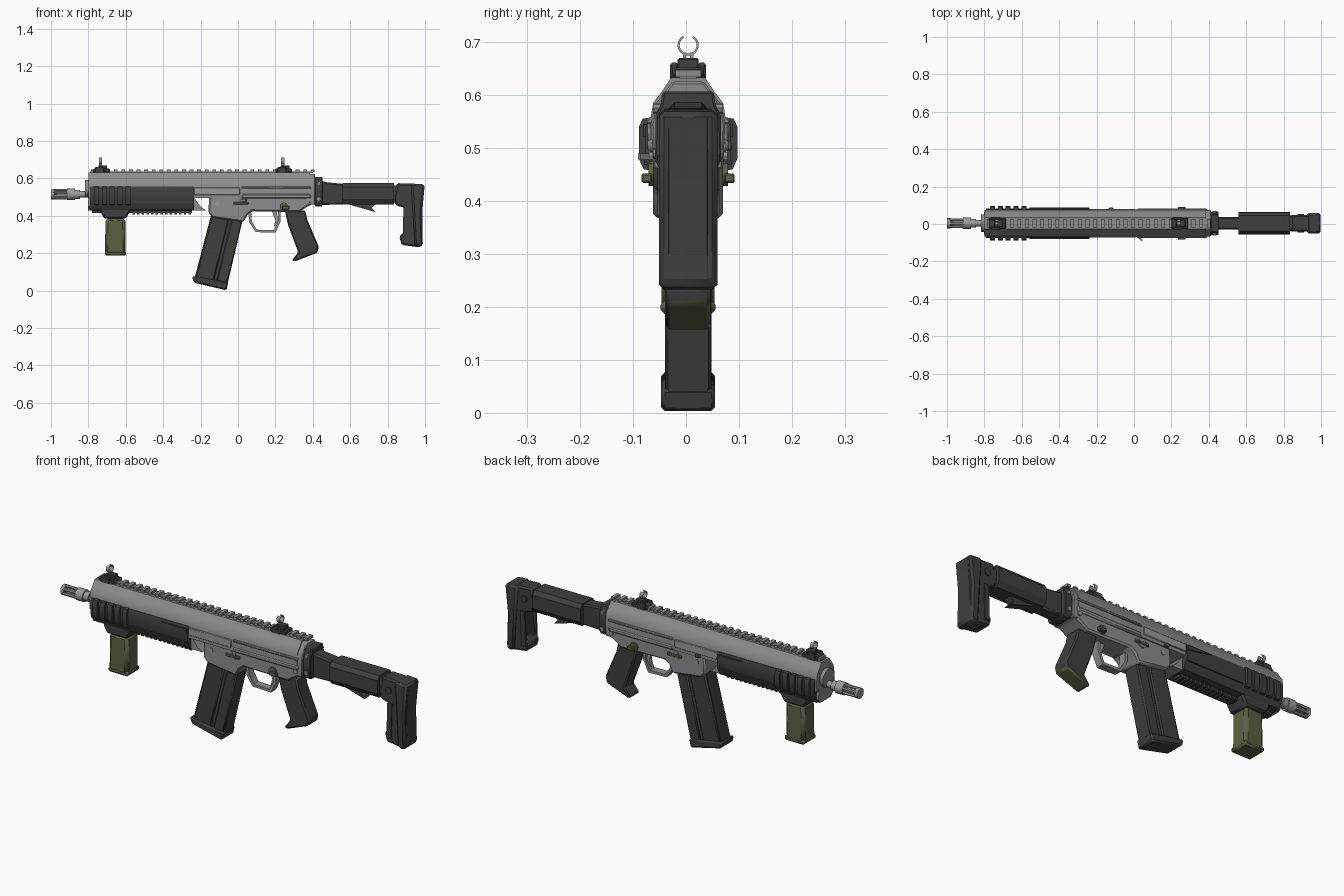
import bpy, bmesh, math
from mathutils import Vector

if "Cube" in bpy.data.objects:
    bpy.data.objects.remove(bpy.data.objects["Cube"])

MID = 0.004  # centre plane of the body


def material(name, *rgb):
    m = bpy.data.materials.new(name)
    m.use_nodes = True
    col = (*rgb, 1)
    m.diffuse_color = col
    bsdf = m.node_tree.nodes["Principled BSDF"]
    bsdf.inputs["Base Color"].default_value = col
    bsdf.inputs["Roughness"].default_value = 0.6
    return m


GREY = material("receiver grey", .27, .27, .27)
DARK = material("dark polymer", .05, .05, .05)
OLIVE = material("olive", .105, .12, .055)
STEEL = material("light steel", .33, .33, .33)


def prism(name, pts, a, b, mat, axis="y", bevel=0.0, scale_end=1.0):
    """Extrude a flat outline from a to b; axis y takes (x, z), x takes (y, z), z takes (x, y)."""
    place = {"y": lambda p, t: (p[0], t, p[1]),
             "x": lambda p, t: (t, p[0], p[1]),
             "z": lambda p, t: (p[0], p[1], t)}[axis]
    cx = sum(p[0] for p in pts) / len(pts)
    cy = sum(p[1] for p in pts) / len(pts)
    end = [(cx + (p[0] - cx) * scale_end, cy + (p[1] - cy) * scale_end) for p in pts]
    bm = bmesh.new()
    lo = [bm.verts.new(place(p, a)) for p in pts]
    hi = [bm.verts.new(place(p, b)) for p in end]
    bm.faces.new(lo)
    bm.faces.new(hi)
    for i in range(len(pts)):
        j = (i + 1) % len(pts)
        bm.faces.new((lo[i], lo[j], hi[j], hi[i]))
    bmesh.ops.recalc_face_normals(bm, faces=bm.faces)
    me = bpy.data.meshes.new(name)
    bm.to_mesh(me)
    bm.free()
    me.materials.append(mat)
    me.shade_smooth()
    me.set_sharp_from_angle(angle=math.radians(32))
    ob = bpy.data.objects.new(name, me)
    ob.location.y = MID
    bpy.context.collection.objects.link(ob)
    if bevel:
        mod = ob.modifiers.new("soft edges", "BEVEL")
        mod.width, mod.segments, mod.limit_method = bevel, 1, "ANGLE"
        mod.angle_limit = math.radians(35)
    return ob


def box(name, x0, x1, y0, y1, z0, z1, mat, bevel=0.0):
    return prism(name, [(x0, z0), (x1, z0), (x1, z1), (x0, z1)], y0, y1, mat, bevel=bevel)


def disc(name, u, v, r, a, b, mat, axis="x", n=16, taper=1.0):
    pts = [(u + r * math.cos(math.tau * i / n), v + r * math.sin(math.tau * i / n)) for i in range(n)]
    return prism(name, pts, a, b, mat, axis, scale_end=taper)


def section(name, half, a, b, mat, bevel=0.0):
    """Symmetric cross-section, given as its +y half, extruded along x."""
    return prism(name, half + [(-y, z) for y, z in reversed(half)], a, b, mat, "x", bevel)


# Barrel and slotted muzzle
BZ = .515
disc("barrel", 0, BZ, .017, -.97, -.70, STEEL)
disc("muzzle_core", 0, BZ, .017, -.985, -.88, DARK)
disc("muzzle_front_ring", 0, BZ, .027, -1.0, -.982, STEEL)
disc("muzzle_rear_ring", 0, BZ, .031, -.915, -.872, STEEL)
disc("muzzle_collar", 0, BZ, .024, -.872, -.845, STEEL)
for i in range(6):
    a = math.tau * i / 6 + .5
    disc("muzzle_prong", .022 * math.cos(a), BZ + .022 * math.sin(a), .007, -.99, -.91, STEEL, n=6)
disc("gas_block", 0, .545, .048, -.818, -.79, GREY, n=12)

# Upper receiver, flat top
section("upper_receiver", [(.032, .633), (.05, .606), (.066, .585), (.072, .55), (.072, .495)],
        -.80, .385, GREY)
section("receiver_rear", [(.03, .625), (.048, .60), (.064, .58), (.07, .545), (.066, .46)],
        .38, .412, GREY, .004)
section("barrel_shroud", [(.05, .56), (.06, .45), (.04, .43)], -.802, -.76, GREY)

# Toothed top rail
box("top_rail", -.79, .40, -.016, .016, .63, .638, GREY)
for i in range(30):
    x = -.785 + i * .0405
    box("rail_tooth", x, x + .02, -.024, .024, .634, .647, GREY)

# Lower receiver and magazine well
prism("lower_receiver",
      [(-.155, .50), (-.158, .415), (-.135, .39), (.03, .367), (.05, .405), (.075, .425),
       (.325, .42), (.38, .455), (.405, .465), (.405, .51), (-.10, .51)],
      -.066, .066, GREY, bevel=.008)
for s in (-1, 1):
    # Side mouldings
    box("receiver_upper_ridge", .02, .39, s * .06, s * .078, .545, .557, GREY, .003)
    box("receiver_lower_ridge", .02, .39, s * .06, s * .077, .492, .518, GREY, .007)
    box("side_panel", -.235, .01, s * .06, s * .077, .512, .552, STEEL, .003)
    disc("receiver_pin", -.11, .465, .012, s * .06, s * .07, STEEL, "y", 10)
    disc("rear_pin", .375, .485, .011, s * .06, s * .074, STEEL, "y", 10)
    # Fire selector
    disc("selector", .245, .45, .022, s * .06, s * .075, OLIVE, "y", 12)
    box("selector_lever", .235, .275, s * .068, s * .088, .434, .452, OLIVE, .003)
    # Bolt catch
    box("bolt_catch", -.025, .055, s * .06, s * .074, .46, .475, OLIVE, .003)
    disc("catch_pin", .012, .468, .024, s * .06, s * .071, GREY, "y", 10)
prism("catch_paddle", [(.01, -.07), (.04, -.095), (.046, -.09), (.025, -.065)], .478, .49, GREY, "z")
box("charging_button", -.135, -.11, .06, .083, .495, .512, OLIVE, .003)

# Handguard
section("handguard", [(.074, .556), (.08, .54), (.08, .475), (.058, .432), (.03, .428)],
        -.79, -.235, DARK)
prism("handguard_tail", [(-.24, .505), (-.24, .43), (-.172, .43), (-.20, .45)], -.05, .05, GREY)
box("lower_rail", -.78, -.245, -.02, .02, .415, .432, DARK)
for i in range(13):
    x = -.565 + i * .025
    box("lower_rail_tooth", x, x + .013, -.025, .025, .408, .43, DARK)
for s in (-1, 1):
    for i in range(5):
        x = -.77 + i * .042
        prism("side_rib", [(s * .07, .558), (s * .086, .555), (s * .093, .54),
                           (s * .093, .48), (s * .084, .46), (s * .06, .455)], x, x + .027, DARK, "x")
    prism("handguard_notch", [(-.38, .545), (-.24, .545), (-.24, .522)], s * .079, s * .085, DARK)
    box("handguard_edge", -.56, -.24, s * .07, s * .083, .468, .476, DARK)

# Vertical foregrip
prism("foregrip_mount", [(-.735, .46), (-.735, .42), (-.715, .385), (-.60, .385), (-.578, .42), (-.578, .46)],
      -.058, .058, DARK, bevel=.008)
prism("foregrip", [(-.708, .39), (-.603, .39), (-.60, .19), (-.712, .19)], -.05, .05, OLIVE, bevel=.015)
box("foregrip_base", -.712, -.598, -.052, .052, .187, .212, OLIVE, .008)

# Slanted magazine
prism("magazine", [(-.14, .42), (.03, .40), (-.055, .04), (-.23, .075)], -.037, .037, DARK)
for s in (-1, 1):
    prism("magazine_front_panel", [(-.138, .41), (-.045, .40), (-.13, .05), (-.228, .07)],
          s * .03, s * .044, DARK, bevel=.006)
    prism("magazine_rear_panel", [(-.03, .40), (.028, .39), (-.056, .04), (-.115, .05)],
          s * .03, s * .044, DARK, bevel=.006)
prism("magazine_base", [(-.246, .078), (-.236, .043), (-.062, .002), (-.052, .045)],
      -.051, .051, DARK, bevel=.007)

# Trigger and guard
outer = [(.055, .43), (.06, .365), (.095, .313), (.20, .31), (.228, .37), (.228, .43)]
inner = [(.215, .43), (.214, .372), (.192, .324), (.102, .326), (.074, .37), (.07, .43)]
prism("trigger_guard", outer + inner, -.02, .02, GREY)
prism("trigger", [(.18, .43), (.205, .43), (.215, .37), (.19, .338), (.20, .375)], -.01, .01, STEEL)

# Pistol grip with olive floor
grip = prism("pistol_grip", [(.25, .43), (.36, .43), (.37, .38), (.432, .235), (.424, .203), (.30, .155),
                             (.288, .163), (.322, .205), (.268, .35)], -.042, .042, DARK, bevel=.012)
grip.data.materials.append(OLIVE)
for f in grip.data.polygons:
    if f.normal.z < -.85:
        f.material_index = 1

# Folding stock: hinge, neck, cheek body
section("hinge", [(.048, .607), (.052, .58), (.062, .56), (.062, .475), (.05, .455)], .41, .452, DARK, .004)
disc("hinge_pin", .432, 0, .018, .45, .60, DARK, "z", 10)
for s in (-1, 1):
    for z in (.49, .575):
        disc("hinge_bolt", .432, z, .01, s * .05, s * .066, GREY, "y", 8)
prism("stock_neck", [(.445, .588), (.47, .58), (.57, .57), (.57, .462), (.445, .458)],
      -.034, .034, DARK, bevel=.008)
section("stock_body", [(.042, .575), (.058, .555), (.06, .49), (.042, .462)], .56, .835, DARK)
prism("stock_spur", [(.58, .465), (.74, .465), (.715, .442), (.735, .42)], -.022, .022, DARK)
section("stock_rear_tube", [(.034, .562), (.042, .545), (.042, .49), (.034, .472)], .82, .92, DARK)

# Butt with angled lower strut
prism("butt", [(.85, .575), (.93, .572), (.998, .566), (.985, .42), (.988, .245), (.97, .232), (.875, .245),
               (.862, .29), (.885, .31), (.90, .44), (.84, .458), (.835, .50)],
      -.044, .044, DARK, bevel=.008)
prism("butt_pad", [(.925, .573), (.998, .568), (.983, .42), (.988, .245), (.975, .23), (.945, .24), (.935, .42)],
      -.055, .055, DARK, bevel=.016)
for s in (-1, 1):
    disc("butt_button", .89, .515, .017, s * .04, s * .05, DARK, "y", 12)
    prism("butt_strut", [(.885, .45), (.91, .45), (.905, .27), (.88, .27)], s * .04, s * .05, DARK)


# Folding sights with open ring tops
def sight(label, x):
    box(label + "_clamp", x - .04, x + .05, -.03, .03, .632, .652, DARK, .004)
    box(label + "_block", x - .012, x + .035, -.02, .02, .648, .67, DARK, .003)
    for s in (-1, 1):
        box(label + "_ear", x - .03, x + .02, s * .018, s * .034, .625, .661, DARK, .004)
        box(label + "_prong", x - .008, x + .008, s * .004, s * .01, .65, .68, STEEL)
    steps = [math.radians(120 + i * 300 / 20) for i in range(21)]
    arc = [(.02 * math.cos(a), .694 + .02 * math.sin(a)) for a in steps]
    arc += [(.016 * math.cos(a), .694 + .016 * math.sin(a)) for a in reversed(steps)]
    prism(label + "_ring", arc, x - .009, x + .009, STEEL, "x")


sight("front_sight", -.735)
sight("rear_sight", .24)
